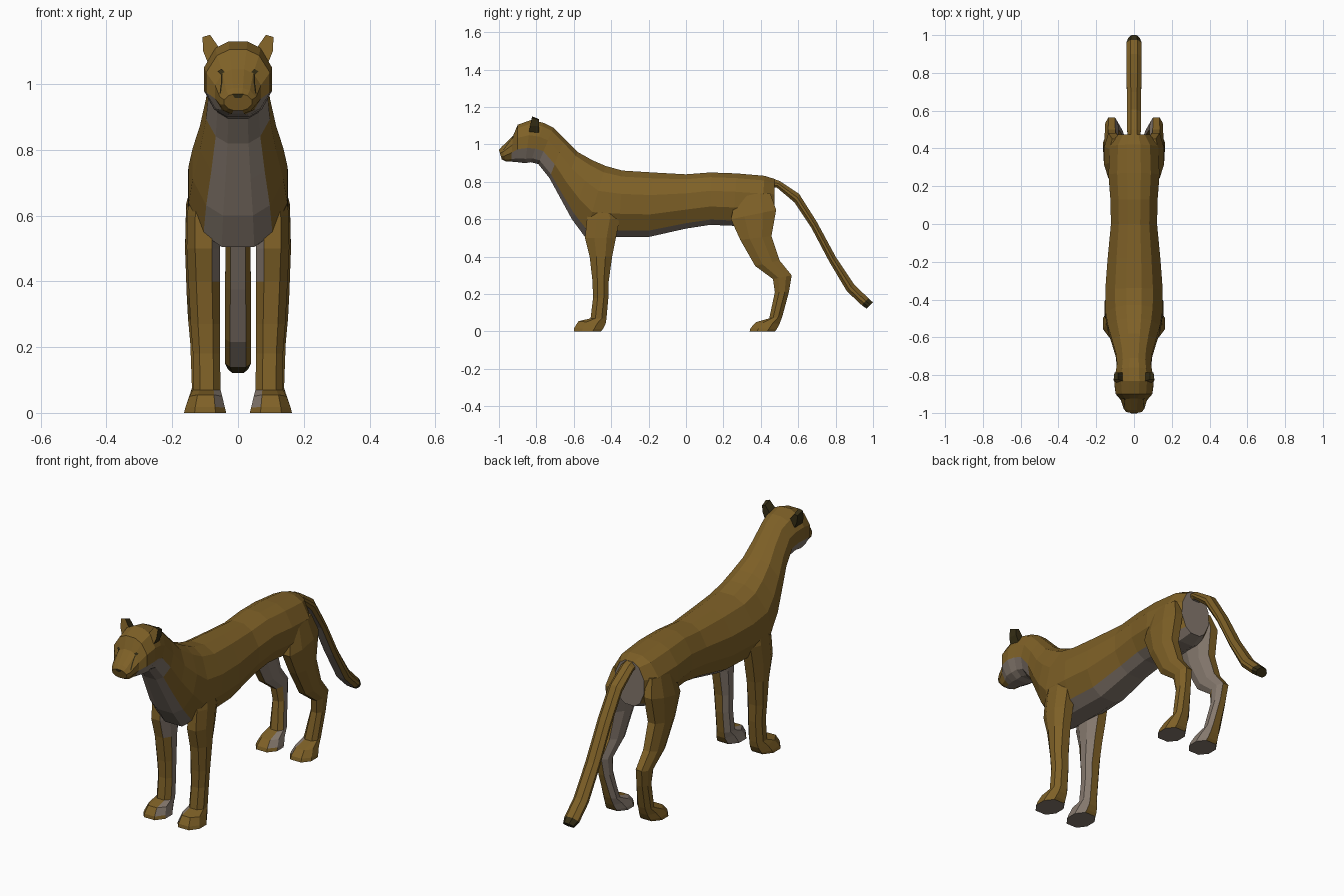
import bpy
from mathutils import Vector
from mathutils.bvhtree import BVHTree
import bmesh


def material(name, rgb):
    m = bpy.data.materials.new(name)
    m.diffuse_color = (*rgb, 1)
    return m


MATS = [material("tan fur", (0.21, 0.118, 0.02)),
        material("pale underside", (0.235, 0.19, 0.155)),
        material("dark markings", (0.035, 0.026, 0.007))]
TAN, PALE, DARK = 0, 1, 2


def finish(name, bm):
    me = bpy.data.meshes.new(name)
    bm.to_mesh(me)
    bm.free()
    for m in MATS:
        me.materials.append(m)
    ob = bpy.data.objects.new(name, me)
    bpy.context.collection.objects.link(ob)
    return ob


def loft(name, rings, section, rule, side=1):
    """Rings are (y0, z0, y1, z1, centre x, half width); section is (t, width factor)."""
    bm = bmesh.new()
    loops = []
    for y0, z0, y1, z1, xc, w in rings:
        loops.append([bm.verts.new((side * (xc + k * w), y0 + t * (y1 - y0), z0 + t * (z1 - z0)))
                      for t, k in section])
    n = len(section)
    tags = {}
    for i in range(len(loops) - 1):
        a, b = loops[i], loops[i + 1]
        for j in range(n):
            k = (j + 1) % n
            tags[bm.faces.new((a[j], a[k], b[k], b[j]))] = (i, j)
    tags[bm.faces.new(loops[0])] = (-1, -1)
    tags[bm.faces.new(loops[-1])] = (len(loops), -1)
    bmesh.ops.recalc_face_normals(bm, faces=bm.faces)
    bm.normal_update()
    for f, (i, j) in tags.items():
        f.material_index = rule(f.normal, i, j)
    return finish(name, bm)


# Body, neck and head as one skin
half = [(0, 0.27), (0.09, 0.66), (0.35, 1), (0.65, 1), (0.9, 0.7), (1, 0.33)]
body_section = half + [(t, -k) for t, k in reversed(half)]
body_rings = [
    (0.475, 0.815, 0.47, 0.58, 0, 0.085), (0.42, 0.832, 0.40, 0.56, 0, 0.128),
    (0.27, 0.845, 0.25, 0.565, 0, 0.135), (0.13, 0.85, 0.13, 0.57, 0, 0.125),
    (0.0, 0.84, 0.0, 0.55, 0, 0.122), (-0.18, 0.85, -0.2, 0.505, 0, 0.14),
    (-0.34, 0.86, -0.36, 0.505, 0, 0.152), (-0.43, 0.885, -0.54, 0.505, 0, 0.15),
    (-0.50, 0.915, -0.61, 0.60, 0, 0.138), (-0.58, 0.96, -0.67, 0.71, 0, 0.116),
    (-0.65, 1.03, -0.73, 0.82, 0, 0.097), (-0.71, 1.09, -0.79, 0.895, 0, 0.09),
    (-0.76, 1.115, -0.83, 0.905, 0, 0.097), (-0.83, 1.13, -0.86, 0.90, 0, 0.104),
    (-0.90, 1.105, -0.90, 0.905, 0, 0.097), (-0.925, 1.045, -0.935, 0.908, 0, 0.07),
    (-0.985, 0.988, -0.965, 0.91, 0, 0.055), (-1.0, 0.97, -0.985, 0.92, 0, 0.042)]


def body_rule(n, i, j):
    if i <= 0 and n.y > 0.6:
        return PALE
    if i >= 15:
        return PALE if j == 5 else TAN
    if j in (4, 5, 6) or (10 <= i <= 14 and j in (3, 7)):
        return PALE
    return TAN


body = loft("body_and_head", body_rings, body_section, body_rule)

# Legs, with pale inner sides and soles
leg_section = [(0, -0.5), (0, 0.5), (0.3, 1), (0.7, 1), (1, 0.5), (1, -0.5), (0.7, -1), (0.3, -1)]
front_rings = [
    (-0.50, 0.72, -0.37, 0.70, 0.10, 0.04), (-0.53, 0.60, -0.355, 0.60, 0.105, 0.05),
    (-0.54, 0.50, -0.375, 0.50, 0.105, 0.051), (-0.515, 0.40, -0.395, 0.40, 0.103, 0.048),
    (-0.50, 0.27, -0.413, 0.27, 0.099, 0.045), (-0.497, 0.18, -0.415, 0.18, 0.096, 0.041),
    (-0.51, 0.07, -0.425, 0.07, 0.095, 0.042), (-0.575, 0.055, -0.43, 0.04, 0.098, 0.05),
    (-0.598, 0.018, -0.445, 0.012, 0.1, 0.06), (-0.6, 0, -0.455, 0, 0.1, 0.064)]
hind_rings = [
    (0.27, 0.73, 0.45, 0.74, 0.1, 0.03), (0.24, 0.60, 0.482, 0.65, 0.113, 0.045),
    (0.29, 0.49, 0.457, 0.51, 0.118, 0.043), (0.37, 0.35, 0.50, 0.38, 0.118, 0.038),
    (0.465, 0.28, 0.565, 0.30, 0.118, 0.034), (0.475, 0.21, 0.55, 0.21, 0.112, 0.033),
    (0.445, 0.07, 0.515, 0.08, 0.1, 0.04), (0.375, 0.05, 0.50, 0.04, 0.1, 0.05),
    (0.345, 0.018, 0.485, 0.012, 0.1, 0.06), (0.34, 0, 0.475, 0, 0.1, 0.063)]
for side, label in ((1, "right"), (-1, "left")):
    def leg_rule(n, i, j):
        inward = n.x * side < -0.35 and n.y > -0.5
        return PALE if inward or n.z < -0.9 else TAN
    loft("front_leg_" + label, front_rings, leg_section, leg_rule, side)
    loft("hind_leg_" + label, hind_rings, leg_section, leg_rule, side)

# Tail with pale underside and dark tip
tail_section = [(0, -0.45), (0, 0.45), (0.4, 1), (0.7, 1), (1, 0.6), (1, -0.6), (0.7, -1), (0.4, -1)]
tail_rings = [
    (0.45, 0.822, 0.45, 0.765, 0, 0.032), (0.50, 0.805, 0.485, 0.77, 0, 0.036),
    (0.605, 0.735, 0.58, 0.69, 0, 0.037), (0.70, 0.585, 0.67, 0.555, 0, 0.038),
    (0.80, 0.40, 0.765, 0.375, 0, 0.039), (0.90, 0.25, 0.86, 0.215, 0, 0.04),
    (0.975, 0.178, 0.94, 0.14, 0, 0.04), (1.0, 0.155, 0.965, 0.122, 0, 0.03)]
loft("tail", tail_rings, tail_section,
     lambda n, i, j: DARK if i >= 6 else (PALE if j == 4 else TAN))

# Ears, tan in front and dark behind
outline = [(0.05, 1.10), (0.085, 1.15), (0.108, 1.143), (0.106, 1.10), (0.088, 1.055)]
for side, label in ((1, "right"), (-1, "left")):
    bm = bmesh.new()
    front = [bm.verts.new((side * x, -0.842 + 0.2 * (z - 1.055), z)) for x, z in outline]
    cx, cz = 0.085, 1.09
    back = [bm.verts.new((side * (cx + 0.8 * (x - cx)), -0.785, cz + 0.75 * (z - cz))) for x, z in outline]
    bm.faces.new(front)
    bm.faces.new(back)
    for i in range(5):
        k = (i + 1) % 5
        bm.faces.new((front[i], front[k], back[k], back[i]))
    bmesh.ops.recalc_face_normals(bm, faces=bm.faces)
    for f in bm.faces:
        f.material_index = TAN if f.normal.y < -0.6 else DARK
    finish("ear_" + label, bm)

# Face markings laid onto the head surface
tree = BVHTree.FromPolygons([v.co for v in body.data.vertices],
                            [p.vertices[:] for p in body.data.polygons])


def marking(name, polygons):
    bm = bmesh.new()
    for poly in polygons:
        verts = []
        for x, z in poly:
            hit = tree.ray_cast(Vector((x, -2, z)), Vector((0, 1, 0)))
            if hit[0] is not None:
                verts.append(bm.verts.new(hit[0] + Vector((0, -0.004, 0.001))))
        if len(verts) > 2:
            f = bm.faces.new(verts)
            f.normal_update()
            if f.normal.y > 0:
                f.normal_flip()
            f.material_index = DARK
    finish(name, bm)


for s, label in ((1, "right"), (-1, "left")):
    marking("eye_" + label, [[(s * 0.04, 1.036), (s * 0.05, 1.045), (s * 0.062, 1.038), (s * 0.052, 1.028)]])
    path = [(0.047, 1.03), (0.047, 1.015), (0.048, 1.0), (0.05, 0.985), (0.052, 0.97)]
    marking("tear_stripe_" + label,
            [[(s * a, b), (s * (a + 0.004), b), (s * (c + 0.004), d), (s * c, d)]
             for (a, b), (c, d) in zip(path, path[1:])])
marking("nose", [[(-0.018, 0.969), (0.018, 0.969), (0.009, 0.956), (-0.009, 0.956)]])
